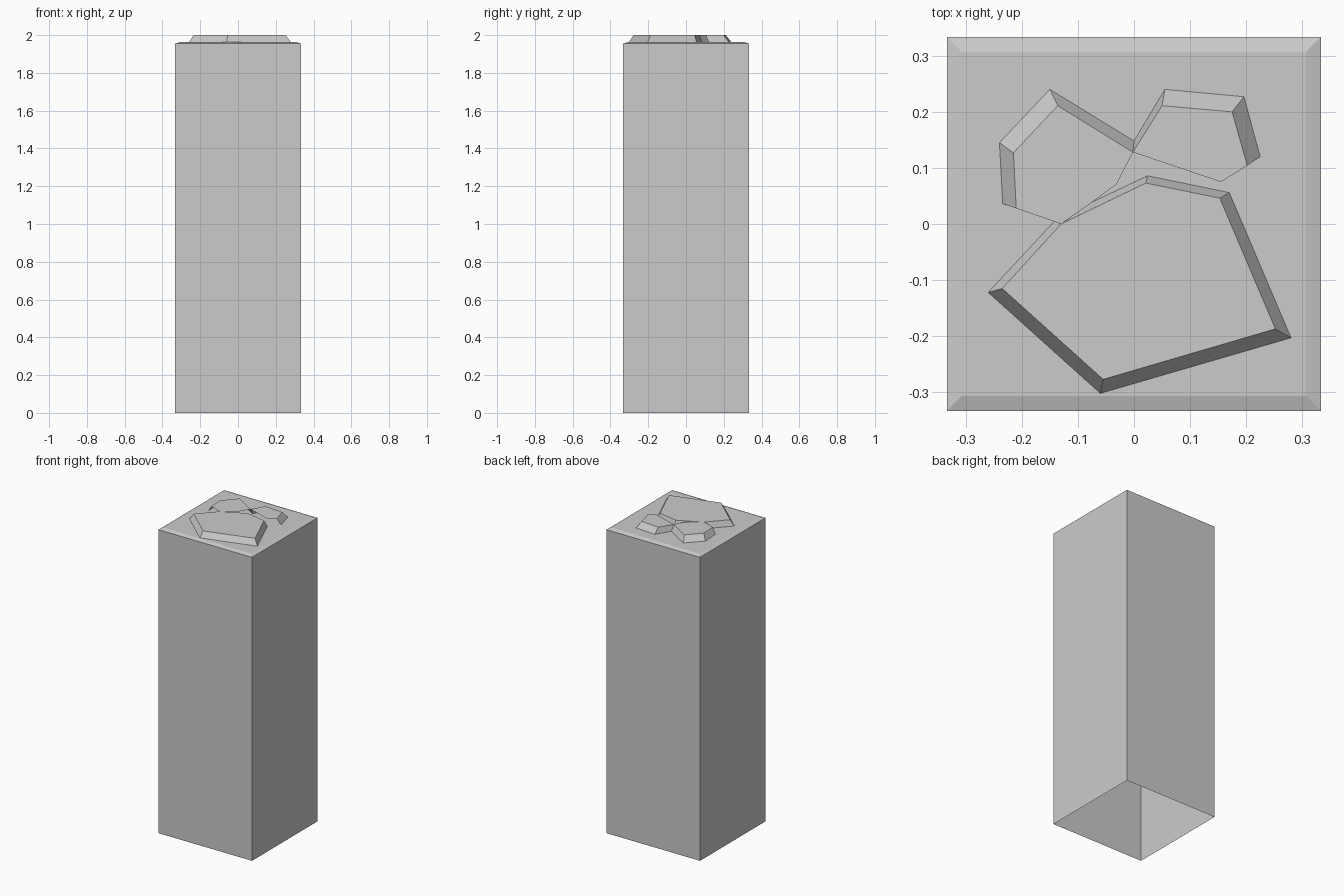
import bpy, bmesh

if "Cube" in bpy.data.objects:
    bpy.data.objects.remove(bpy.data.objects["Cube"])

H = 0.333        # half width of the pillar
RIM = 1.955      # top of the straight walls
FLOOR = 1.963    # flat top surface
TOP = 2.0        # top of the raised stones


def make_object(name, bm):
    mesh = bpy.data.meshes.new(name)
    bm.to_mesh(mesh)
    bm.free()
    obj = bpy.data.objects.new(name, mesh)
    bpy.context.collection.objects.link(obj)
    return obj


def bridge(bm, lower, upper):
    """Quads between two rows of vertices."""
    for i in range(len(lower) - 1):
        bm.faces.new((lower[i], lower[i + 1], upper[i + 1], upper[i]))


# Pillar: open underneath, with a shallow chamfer around the top
bm = bmesh.new()
rings = []
for half, z in ((H, 0), (H, RIM), (0.307, FLOOR)):
    rings.append([bm.verts.new((sx * half, sy * half, z))
                  for sx, sy in ((-1, -1), (1, -1), (1, 1), (-1, 1))])
for low, high in zip(rings, rings[1:]):
    bridge(bm, low + low[:1], high + high[:1])
bm.faces.new(rings[-1])
make_object("pillar", bm)


def stone(name, base, top, closed=False):
    """Flat stone with sloping sides; outlines run counter-clockwise.
    The base may cover only the first points of the top outline."""
    bm = bmesh.new()
    low = [bm.verts.new((x, y, FLOOR)) for x, y in base]
    high = [bm.verts.new((x, y, TOP)) for x, y in top]
    bm.faces.new(high)
    if closed:
        bridge(bm, low + low[:1], high + high[:1])
    else:
        bridge(bm, low, high[:len(low)])
    make_object(name, bm)


# Large front stone, sloped on every side
stone("large_stone",
      [(-0.26, -0.122), (-0.06, -0.302), (0.28, -0.203),
       (0.17, 0.056), (0.024, 0.086), (-0.138, 0.009)],
      [(-0.235, -0.115), (-0.055, -0.277), (0.252, -0.187),
       (0.153, 0.046), (0.021, 0.073), (-0.13, 0.0)], closed=True)

# Two small rear stones, open on the side facing the large stone
stone("left_stone",
      [(0.0, 0.148), (-0.15, 0.24), (-0.24, 0.145), (-0.234, 0.036)],
      [(-0.002, 0.128), (-0.136, 0.211), (-0.215, 0.127), (-0.21, 0.028),
       (-0.13, 0.0), (-0.08, 0.035), (-0.031, 0.071)])

stone("right_stone",
      [(0.225, 0.12), (0.196, 0.227), (0.055, 0.24), (0.0, 0.148)],
      [(0.202, 0.104), (0.175, 0.2), (0.05, 0.211), (-0.002, 0.128),
       (0.155, 0.075)])
